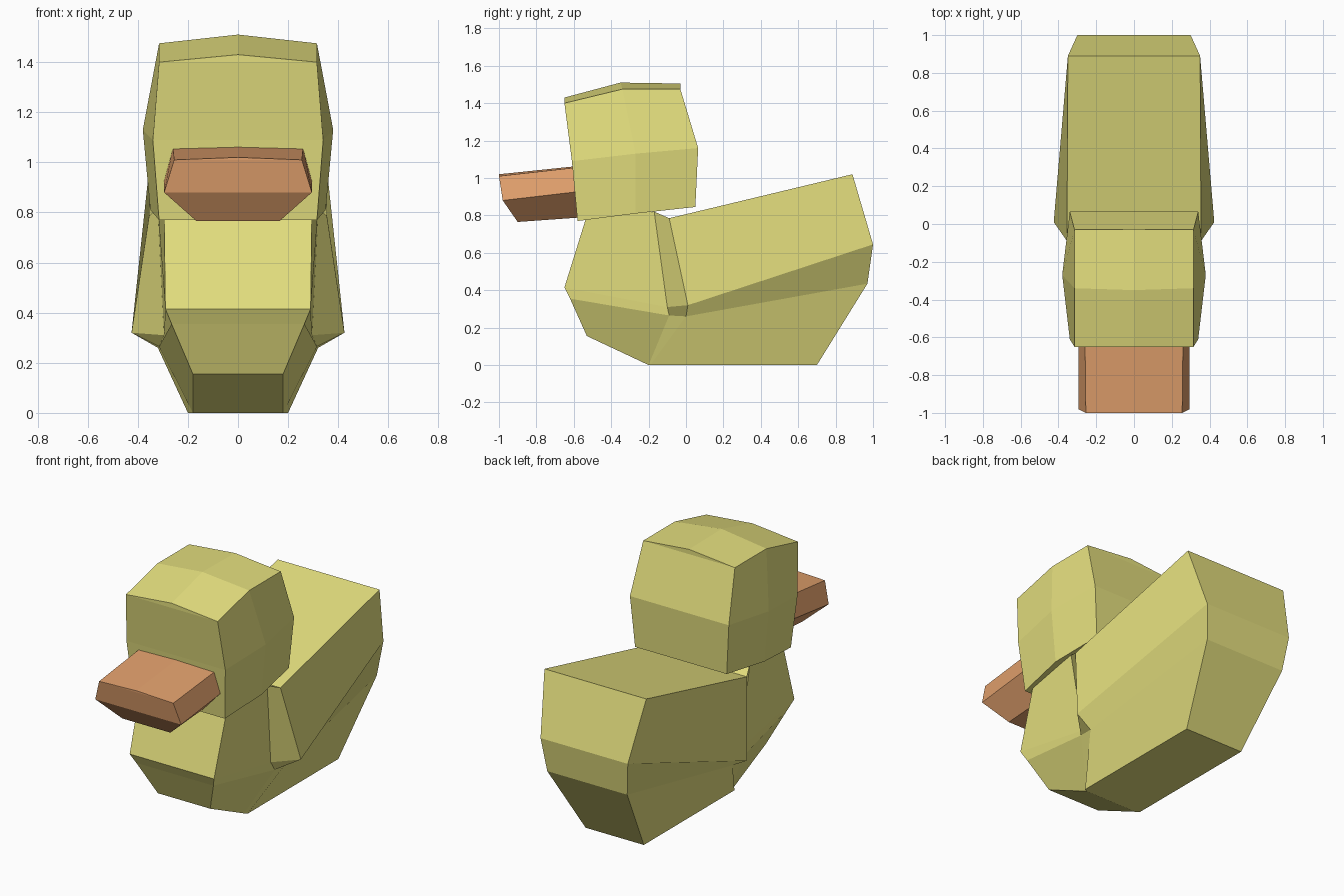
import bpy

if "Cube" in bpy.data.objects:
    bpy.data.objects.remove(bpy.data.objects["Cube"])


def material(name, rgb):
    m = bpy.data.materials.new(name)
    m.diffuse_color = (*rgb, 1)
    m.use_nodes = True
    m.node_tree.nodes["Principled BSDF"].inputs["Base Color"].default_value = m.diffuse_color
    return m


def half_loft(name, rings, mat):
    """Loft right-hand outlines (top to bottom) from front to back, close to x=0, mirror."""
    verts, index, faces = [], {}, []

    def vid(p):
        if p not in index:
            index[p] = len(verts)
            verts.append(p)
        return index[p]

    def quad(*pts):
        ids = list(dict.fromkeys(vid(p) for p in pts))
        if len(ids) > 2:
            faces.append(ids)

    def mid(p):
        return (0, p[1], p[2])

    for a, b in zip(rings, rings[1:]):
        for k in range(len(a) - 1):
            quad(a[k + 1], b[k + 1], b[k], a[k])
        quad(mid(a[0]), a[0], b[0], mid(b[0]))
        quad(mid(b[-1]), b[-1], a[-1], mid(a[-1]))
    first, last = rings[0], rings[-1]
    for p, q in zip(first, first[1:]):
        quad(mid(q), q, p, mid(p))
    for p, q in zip(last, last[1:]):
        quad(q, mid(q), mid(p), p)

    me = bpy.data.meshes.new(name)
    me.from_pydata(verts, [], faces)
    me.materials.append(mat)
    ob = bpy.data.objects.new(name, me)
    bpy.context.collection.objects.link(ob)
    mod = ob.modifiers.new("mirror", 'MIRROR')
    mod.use_clip = True
    return ob


yellow = material("yellow", (0.78, 0.74, 0.21))
orange = material("orange", (0.75, 0.35, 0.15))

# Body: chest front, chest back, wing front, tail
half_loft("body", [
    [(.295, -.53, .80), (.29, -.65, .415), (.265, -.62, .355), (.18, -.53, .155)],
    [(.32, -.17, .82), (.295, -.10, .31), (.315, -.09, .265), (.18, -.20, 0)],
    [(.355, -.09, .785), (.425, .01, .32), (.32, 0, .26), (.20, -.19, 0)],
    [(.35, .89, 1.02), (.30, 1.0, .645), (.275, .97, .435), (.20, .70, 0)],
], yellow)

# Head: boxy, with a ridge on top and bulging cheeks
half_loft("head", [
    [(0, -.65, 1.43), (.315, -.65, 1.40), (.34, -.61, 1.09), (.315, -.58, .77)],
    [(0, -.35, 1.51), (.315, -.34, 1.475), (.38, -.27, 1.13), (.35, -.27, .81)],
    [(0, -.03, 1.505), (.315, -.03, 1.475), (.34, .065, 1.16), (.315, .05, .845)],
], yellow)

# Beak: tapered block sunk into the head
half_loft("beak", [
    [(0, -1.0, 1.02), (.255, -1.0, 1.01), (.295, -.98, .88), (.165, -.90, .765)],
    [(0, -.55, 1.067), (.26, -.55, 1.06), (.295, -.55, .93), (.165, -.55, .79)],
], orange)
